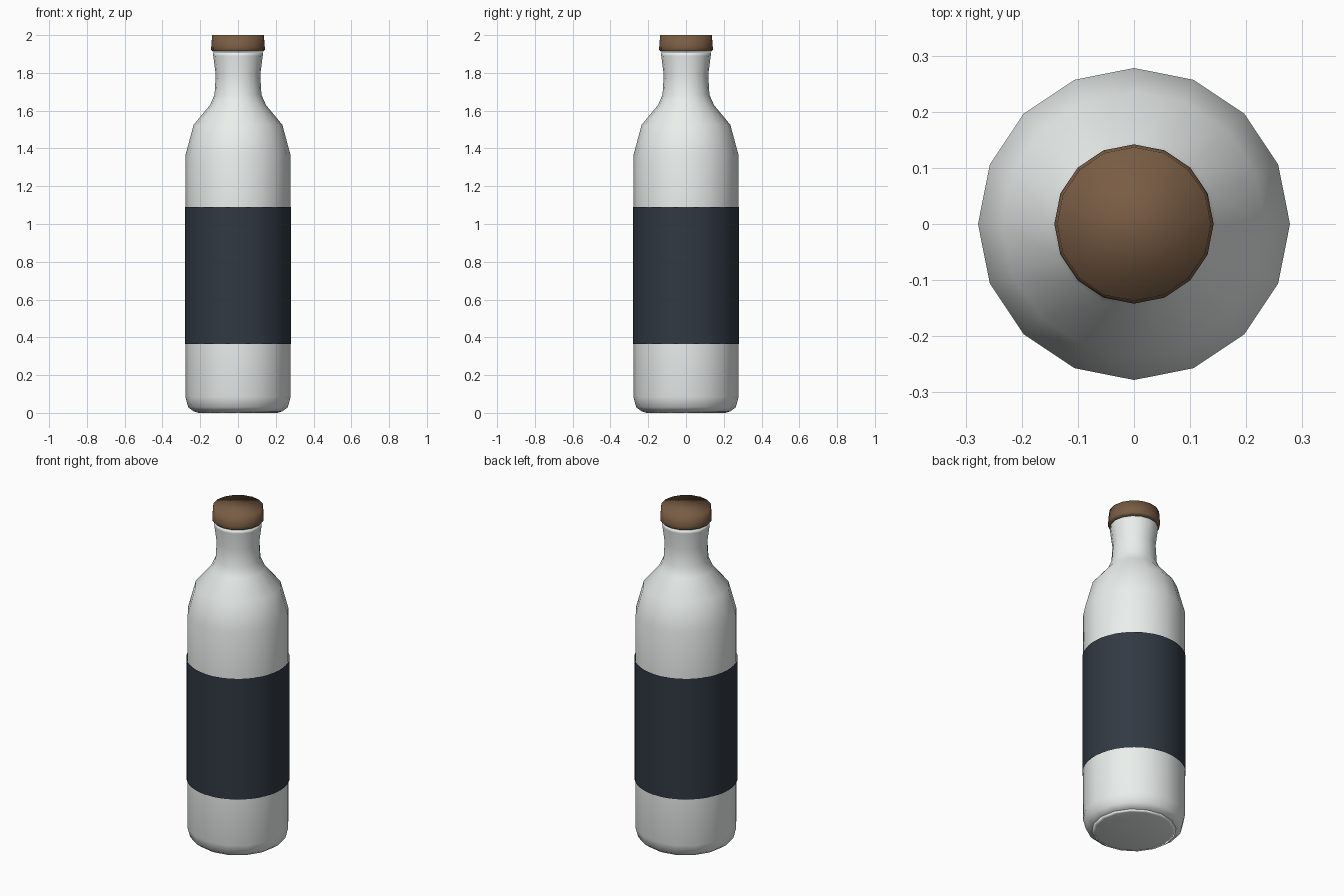
import bpy, math

if "Cube" in bpy.data.objects:
    bpy.data.objects.remove(bpy.data.objects["Cube"])


def material(name, rgb):
    m = bpy.data.materials.new(name)
    m.diffuse_color = (*rgb, 1)
    m.use_nodes = True
    m.node_tree.nodes["Principled BSDF"].inputs["Base Color"].default_value = m.diffuse_color
    return m


def lathe(name, profile, sides, mat, closed=True):
    """Revolve (radius, z) points, bottom to top, about the z axis."""
    verts, faces = [], []
    for r, z in profile:
        for i in range(sides):
            a = 2 * math.pi * i / sides
            verts.append((r * math.cos(a), r * math.sin(a), z))
    for k in range(len(profile) - 1):
        for i in range(sides):
            j = (i + 1) % sides
            a, b = k * sides, (k + 1) * sides
            faces.append((a + i, a + j, b + j, b + i))
    if closed:
        top = (len(profile) - 1) * sides
        faces.append(tuple(reversed(range(sides))))
        faces.append(tuple(range(top, top + sides)))
    mesh = bpy.data.meshes.new(name)
    mesh.from_pydata(verts, [], faces)
    mesh.materials.append(mat)
    mesh.shade_smooth()
    obj = bpy.data.objects.new(name, mesh)
    bpy.context.collection.objects.link(obj)
    return obj


# Bottle body: rounded base, straight wall, sloped shoulder, flared neck
lathe("bottle", [
    (0.20, 0.005), (0.235, 0.008), (0.264, 0.03), (0.278, 0.085),
    (0.278, 0.36), (0.278, 1.09), (0.278, 1.365), (0.235, 1.525),
    (0.148, 1.63), (0.124, 1.685), (0.118, 1.79), (0.131, 1.89),
    (0.132, 1.907)], 16, material("off_white", (0.82, 0.86, 0.84)))

# Flat underside ring resting on the ground
lathe("base", [(0.21, 0.0), (0.23, 0.007)], 16,
      bpy.data.materials["off_white"])

# Wrap-around label, an open sleeve just proud of the wall
lathe("label", [(0.281, 0.365), (0.281, 1.09)], 64,
      material("navy", (0.030, 0.041, 0.056)), closed=False)

# Stopper cap, slightly tapered
lathe("cap", [(0.135, 1.914), (0.142, 1.922), (0.142, 1.935), (0.137, 2.0)],
      16, material("brown", (0.19, 0.108, 0.058)))
